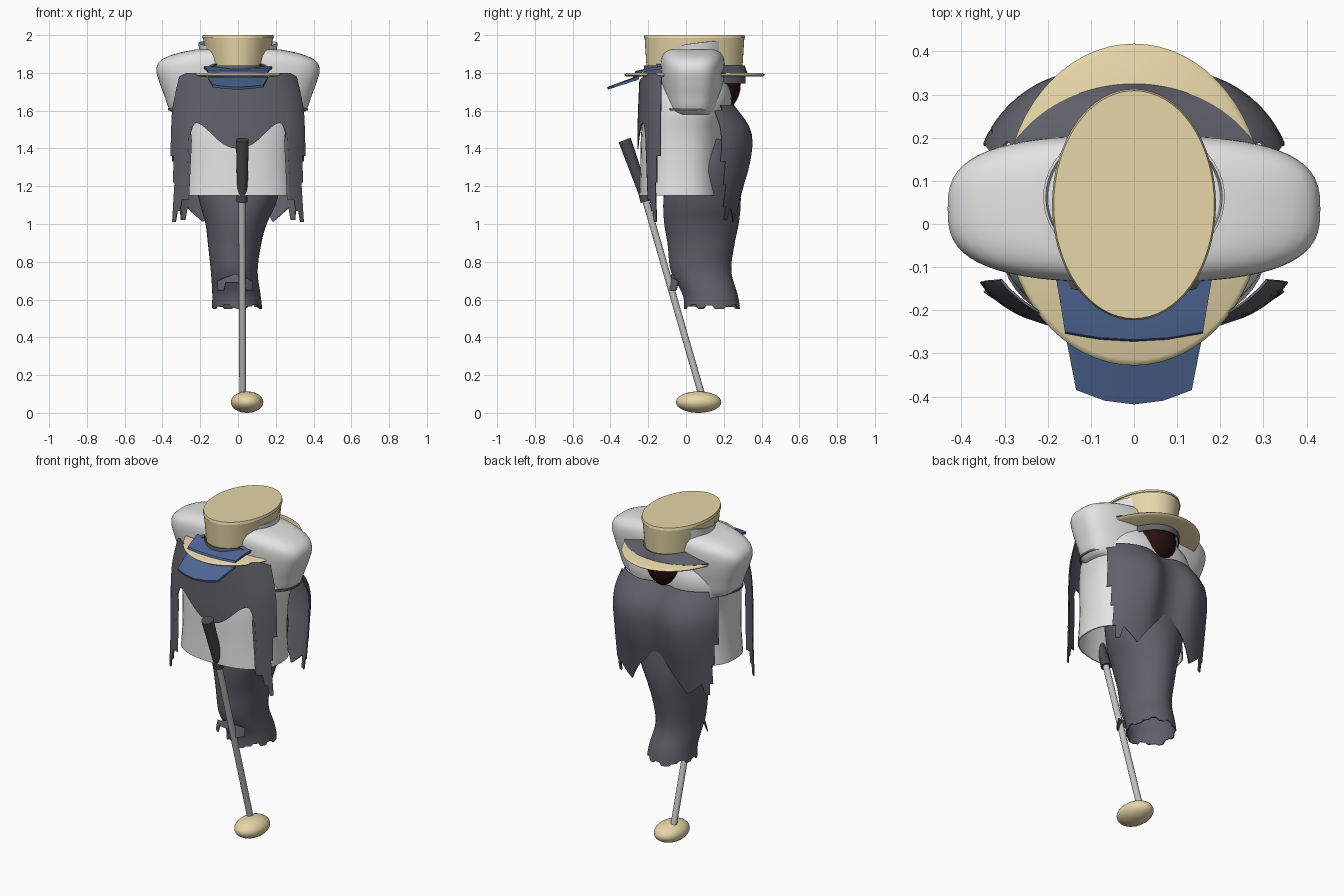
import bpy, bmesh, math
from mathutils import Vector, Matrix

if "Cube" in bpy.data.objects:
    bpy.data.objects.remove(bpy.data.objects["Cube"])

PI = math.pi


def material(name, rgb):
    m = bpy.data.materials.new(name)
    m.diffuse_color = (*rgb, 1)
    m.use_nodes = True
    m.node_tree.nodes["Principled BSDF"].inputs["Base Color"].default_value = m.diffuse_color
    return m


GREY = material("slate cloth", (0.12, 0.12, 0.145))
WHITE = material("white cloth", (0.77, 0.77, 0.78))
STRAW = material("straw", (0.79, 0.67, 0.39))
BLUE = material("blue visor", (0.08, 0.14, 0.31))
MAROON = material("dark maroon", (0.022, 0.005, 0.005))
STEEL = material("steel", (0.54, 0.54, 0.55))
GRIP = material("dark grip", (0.07, 0.07, 0.08))


def finish(bm, name, mat, angle=40):
    bmesh.ops.recalc_face_normals(bm, faces=bm.faces)
    me = bpy.data.meshes.new(name)
    bm.to_mesh(me)
    bm.free()
    me.materials.append(mat)
    me.shade_smooth()
    me.set_sharp_from_angle(angle=math.radians(angle))
    ob = bpy.data.objects.new(name, me)
    bpy.context.collection.objects.link(ob)
    return ob


def sample(keys, z):
    """Smoothly interpolate rows of (z, cx, cy, rx, ry)."""
    if z <= keys[0][0]:
        return keys[0][1:]
    if z >= keys[-1][0]:
        return keys[-1][1:]
    i = max(k for k in range(len(keys) - 1) if keys[k][0] <= z)
    a, b = keys[i], keys[i + 1]
    p, q = keys[max(i - 1, 0)], keys[min(i + 2, len(keys) - 1)]
    h = b[0] - a[0]
    t = (z - a[0]) / h
    out = []
    for c in range(1, 5):
        ma = (b[c] - p[c]) / (b[0] - p[0]) * h
        mb = (q[c] - a[c]) / (q[0] - a[0]) * h
        out.append((2*t**3 - 3*t*t + 1) * a[c] + (t**3 - 2*t*t + t) * ma
                   + (3*t*t - 2*t**3) * b[c] + (t**3 - t*t) * mb)
    return out


def power(v, n):
    return math.copysign(abs(v) ** (2 / n), v)


def shell(name, mat, keys, bot, top, a0=0, a1=2*PI, cols=48, rows=12, n=2.0,
          thick=0.006, solid=False, bulge=None):
    """Surface around the z axis; angle 0 faces the front, bot/top give its edges."""
    bm = bmesh.new()
    full = a1 - a0 > 2*PI - 0.01
    grid = []
    for j in range(rows + 1):
        row = []
        for i in range(cols if full else cols + 1):
            th = a0 + (a1 - a0) * i / cols
            lo = bot(th) if callable(bot) else bot
            hi = top(th) if callable(top) else top
            z = lo + (hi - lo) * j / rows
            cx, cy, rx, ry = sample(keys, z)
            if bulge:
                ry *= bulge(th)
            row.append(bm.verts.new((cx + rx * power(math.sin(th), n),
                                     cy - ry * power(math.cos(th), n), z)))
        grid.append(row)
    m = len(grid[0])
    for j in range(rows):
        for i in range(m if full else m - 1):
            k = (i + 1) % m
            bm.faces.new((grid[j][i], grid[j][k], grid[j+1][k], grid[j+1][i]))
    if solid:
        bm.faces.new(grid[0])
        bm.faces.new(grid[-1])
    elif thick:
        bmesh.ops.recalc_face_normals(bm, faces=bm.faces)
        bmesh.ops.solidify(bm, geom=bm.faces[:], thickness=thick)
    return finish(bm, name, mat)


def ellipsoid(name, mat, centre, radii):
    bm = bmesh.new()
    bmesh.ops.create_uvsphere(bm, u_segments=32, v_segments=16, radius=1)
    bm.transform(Matrix.Translation(centre) @ Matrix.Diagonal((*radii, 1)))
    return finish(bm, name, mat, 80)


def rod(name, mat, a, b, ra, rb):
    a, b = Vector(a), Vector(b)
    bm = bmesh.new()
    bmesh.ops.create_cone(bm, cap_ends=True, segments=16, radius1=ra, radius2=rb,
                          depth=(b - a).length)
    turn = (b - a).to_track_quat('Z', 'Y').to_matrix().to_4x4()
    bm.transform(Matrix.Translation((a + b) / 2) @ turn)
    return finish(bm, name, mat)


def rag(th, size, freq=11):
    """Stepped torn-cloth offset."""
    return size * ((int(abs(th) * freq + 50) * 7) % 5) / 4


# Shirt: lower torso and broad rounded shoulders
shell("shirt_body", WHITE,
      [(1.15, 0, -.03, .31, .217), (1.3, 0, -.03, .30, .212), (1.5, 0, -.02, .308, .216),
       (1.6, 0, .01, .325, .225), (1.7, 0, .03, .30, .212), (1.8, 0, .04, .2, .16)],
      1.15, 1.8, n=2.4, rows=16)
shell("shirt_shoulders", WHITE,
      [(1.58, 0, .035, .33, .13), (1.60, 0, .035, .36, .14), (1.68, 0, .035, .39, .155),
       (1.75, 0, .035, .416, .165), (1.82, 0, .035, .432, .17), (1.87, 0, .035, .405, .168),
       (1.905, 0, .035, .32, .155), (1.925, 0, .035, .22, .13)],
      1.58, 1.925, n=2.9, rows=20, cols=64, solid=True)
for s, side in ((1, "right"), (-1, "left")):
    mid = s * PI / 2
    shell("collar_" + side, WHITE, [(1.88, 0, .06, .20, .17), (1.97, 0, .06, .212, .175)],
          1.88, lambda th: 1.945 + .025 * math.sin(abs(th) - 1), mid - .75, mid + .75,
          cols=12, rows=3)
    # Torn edge under each shoulder
    shell("sleeve_edge_" + side, GREY, [(1.5, 0, .02, .355, .15), (1.62, 0, .025, .372, .16)],
          lambda th: 1.60, 1.612, mid - .75, mid + .5, cols=18, rows=2, n=2.6)


# Waistcoat front with a round-topped opening and ragged side strips
def vest_bottom(th):
    t = abs(th)
    if t < .56:
        u = t / .56
        return 1.40 + .135 * (3*u*u - 2*u**3)
    if t < .70:
        return 1.535 - 6 * (t - .56) ** 2
    if t < .80:
        return 1.13
    if t < .98:
        return 1.01 + .06 * (t < .88)
    return 1.22 + .14 * (t > 1.05)


shell("waistcoat_front", GREY,
      [(1.0, 0, -.03, .41, .205), (1.2, 0, -.03, .39, .22), (1.45, 0, -.03, .382, .228),
       (1.6, 0, -.03, .375, .224), (1.7, 0, -.03, .355, .22), (1.8, 0, -.03, .328, .215)],
      vest_bottom, lambda th: 1.75 + .05 * min(1, abs(th) / .75) - .10 * max(0, abs(th) - .95),
      -1.16, 1.16, cols=112, rows=12, n=2.4)


# Jacket back with two rounded lobes, hanging tails and ragged side edges
def back_bottom(th):
    p = abs(th - PI)
    if p < .42:
        return 1.22 - .21 * (p / .42) ** 1.3
    if p < .72:
        return 1.01 + .08 * (p - .42) / .3
    return 1.02 + .07 * (p > .85) + .12 * (p > .96) + .12 * (p > 1.05)


shell("jacket_back", GREY,
      [(1.0, 0, .03, .39, .235), (1.2, 0, .03, .38, .29), (1.3, 0, .03, .375, .32),
       (1.43, 0, .03, .375, .34), (1.52, 0, .03, .368, .32), (1.63, 0, .03, .338, .236)],
      back_bottom, lambda th: 1.63 - .03 * (abs(th - PI) > .95),
      PI - 1.16, PI + 1.16, cols=72, rows=14, n=2.4,
      bulge=lambda th: 1 - .15 * math.exp(-((th - PI) / .2) ** 2))

# Joined trouser leg and the torn flap at its shin
leg = [(.54, -.005, .14, .135, .15), (.62, -.008, .13, .128, .145), (.75, -.02, .08, .124, .16),
       (.9, -.018, .08, .142, .178), (1.0, -.01, .082, .162, .197), (1.12, 0, .085, .205, .205),
       (1.3, 0, .09, .24, .19), (1.45, 0, .09, .2, .17)]
shell("trousers", GREY, leg, lambda th: .55 + rag(th, .025, 3), 1.45, rows=28, cols=60)
shell("shin_flap", GREY, [(.64, -.015, .07, .135, .18), (.74, -.015, .07, .125, .145)],
      lambda th: .69 - .04 * (abs(th) > .45), lambda th: .735 - .045 * abs(th), -.8, .8,
      cols=24, rows=3)

# Straw hat: crown, thin top rim, brim and grey band
shell("hat_crown", STRAW, [(1.80, 0, .045, .163, .252), (1.985, 0, .045, .185, .264),
                           (2.0, 0, .045, .186, .265)], 1.80, 1.993, rows=4, cols=64, solid=True)
shell("hat_top", STRAW, [(1.985, 0, .045, .190, .268), (2.0, 0, .045, .186, .264)],
      1.985, 2.0, rows=2, cols=64, solid=True)
shell("hat_brim", STRAW, [(1.780, 0, .045, .292, .36), (1.79, 0, .045, .302, .373),
                          (1.799, 0, .045, .292, .36)], 1.780, 1.799, rows=4, cols=64, solid=True)
shell("hat_band", GREY, [(1.79, 0, .045, .176, .270), (1.84, 0, .045, .174, .266)],
      1.745, 1.84, PI / 2, 3 * PI / 2, rows=3, cols=40)
shell("hat_band_front", GREY, [(1.79, 0, .045, .176, .270), (1.84, 0, .045, .174, .266)],
      1.79, 1.84, -PI / 2, PI / 2, rows=3, cols=40)
flare = [(1.80, 0, .045, .325, .28), (1.84, 0, .045, .176, .265)]
shell("band_flare_back", GREY, flare, 1.80, 1.84, PI - 1.08, PI + 1.08, cols=32, rows=3)
for s, side in ((1, "right"), (-1, "left")):
    shell("band_flare_" + side, GREY, [(1.825, 0, .045, .245, .25), (1.848, 0, .045, .176, .265)],
          lambda th: 1.832 - .006 * (abs(th) > .95), 1.848, s * .95 - .25, s * .95 + .25,
          cols=12, rows=2)

# Blue visor sloping forward through the brim
bm = bmesh.new()
rows = []
for y, w, z, bow in ((-.13, .18, 1.835, 0), (-.20, .168, 1.825, 0), (-.25, .16, 1.81, .018),
                     (-.262, .158, 1.775, .02), (-.385, .134, 1.737, .033)):
    rows.append([bm.verts.new((w * u, y - bow * (1 - u*u),
                               z - .012 * (1 - u*u) * (y < -.3))) for u in (-1, -.5, 0, .5, 1)])
for a, b in zip(rows, rows[1:]):
    for i in range(4):
        bm.faces.new((a[i], b[i], b[i+1], a[i+1]))
bmesh.ops.recalc_face_normals(bm, faces=bm.faces)
bmesh.ops.solidify(bm, geom=bm.faces[:], thickness=.014)
finish(bm, "visor", BLUE)

# Dark hair below the brim at the back
ellipsoid("hair", MAROON, (0, .175, 1.74), (.12, .115, .145))

# Mallet: grip, ferrule, shaft and oval head
rod("mallet_grip", GRIP, (.023, -.225, 1.165), (.023, -.325, 1.445), .027, .034)
rod("mallet_ferrule", GRIP, (.021, -.212, 1.12), (.022, -.226, 1.168), .030, .027)
rod("mallet_shaft", STEEL, (.025, .085, .09), (.021, -.218, 1.14), .018, .018)
ellipsoid("mallet_head", STRAW, (.048, .067, .057), (.086, .120, .057))
